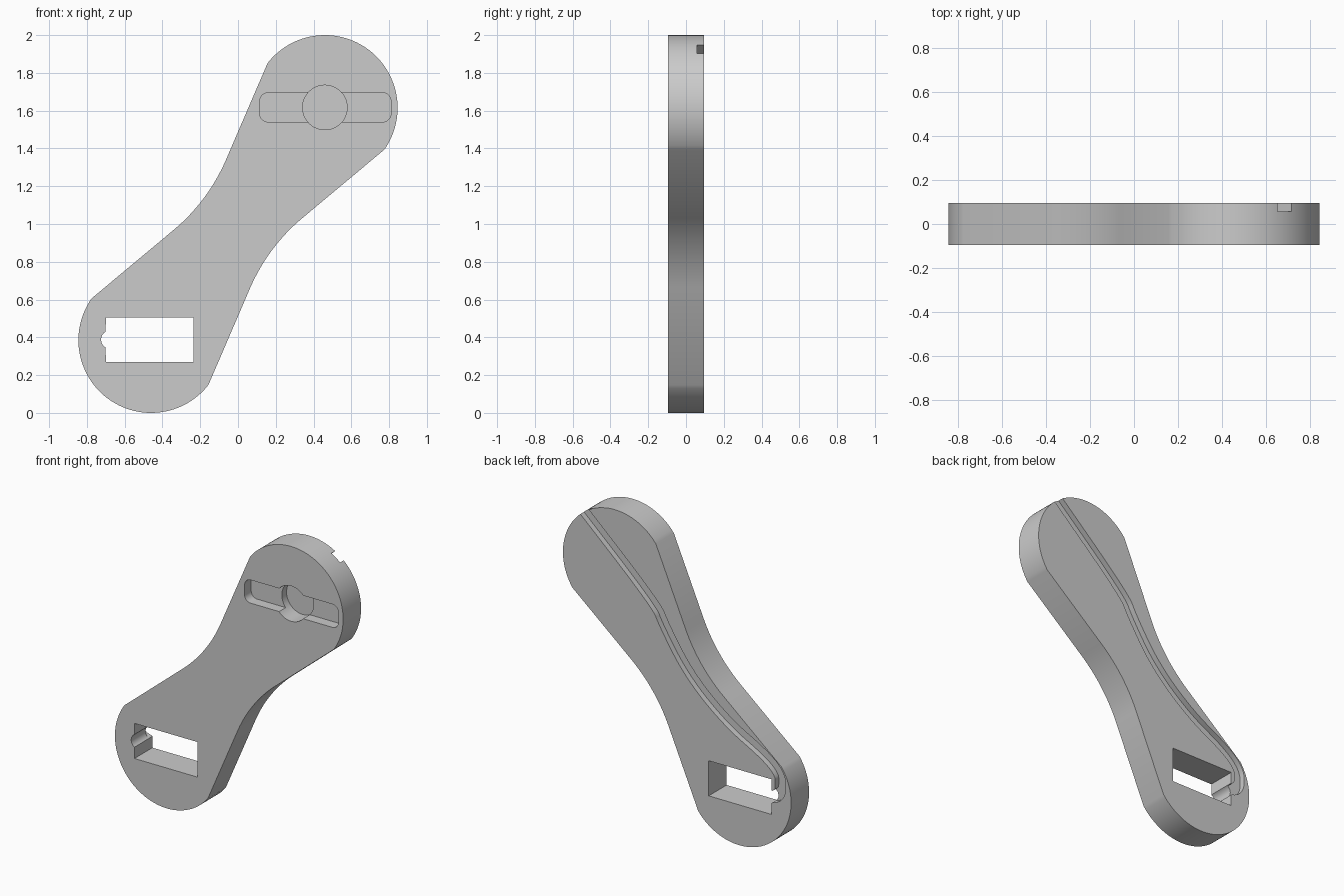
import bpy, bmesh
from math import cos, sin, radians
from mathutils import Vector

if "Cube" in bpy.data.objects:
    bpy.data.objects.remove(bpy.data.objects["Cube"], do_unlink=True)

HALF = 0.095  # half the plate thickness

grey = bpy.data.materials.new("plain grey")
grey.use_nodes = True
color = (0.6, 0.6, 0.6, 1)
grey.diffuse_color = color
grey.node_tree.nodes["Principled BSDF"].inputs["Base Color"].default_value = color


def arc(cx, cz, r, a0, a1, n):
    """Points on an arc in the XZ plane, angles in degrees."""
    angles = [radians(a0 + (a1 - a0) * i / n) for i in range(n + 1)]
    return [Vector((cx + r * cos(a), cz + r * sin(a))) for a in angles]


def prism(name, points, y0, y1):
    """Closed solid from an XZ outline between y0 and y1."""
    bm = bmesh.new()
    front = [bm.verts.new((p[0], y0, p[1])) for p in points]
    back = [bm.verts.new((p[0], y1, p[1])) for p in points]
    bm.faces.new(front)
    bm.faces.new(back[::-1])
    for i in range(len(points)):
        bm.faces.new((front[i], front[i - 1], back[i - 1], back[i]))
    bmesh.ops.recalc_face_normals(bm, faces=bm.faces[:])
    mesh = bpy.data.meshes.new(name)
    bm.to_mesh(mesh)
    bm.free()
    mesh.materials.append(grey)
    obj = bpy.data.objects.new(name, mesh)
    bpy.context.scene.collection.objects.link(obj)
    return obj


def rounded_rect(x0, x1, z0, z1, r):
    return (arc(x1 - r, z1 - r, r, 0, 90, 8) + arc(x0 + r, z1 - r, r, 90, 180, 8)
            + arc(x0 + r, z0 + r, r, 180, 270, 8) + arc(x1 - r, z0 + r, r, 270, 360, 8))


def smooth_path(points, rounds):
    """Corner cutting that keeps both ends."""
    pts = [Vector(p) for p in points]
    for _ in range(rounds):
        new = [pts[0]]
        for a, b in zip(pts, pts[1:]):
            new += [a.lerp(b, 0.25), a.lerp(b, 0.75)]
        pts = new + [pts[-1]]
    return pts


def ribbon(path, width):
    """Closed outline of constant width around a path."""
    left, right = [], []
    for i, p in enumerate(path):
        t = (path[min(i + 1, len(path) - 1)] - path[max(i - 1, 0)]).normalized()
        side = Vector((-t.y, t.x)) * width / 2
        left.append(p + side)
        right.append(p - side)
    return left + right[::-1]


def cut(body, cutter):
    """Subtract the cutter, then discard it."""
    cutter.hide_render = True
    mod = body.modifiers.new(cutter.name, "BOOLEAN")
    mod.operation = "DIFFERENCE"
    mod.solver = "EXACT"
    mod.object = cutter
    bpy.context.view_layer.update()
    evaluated = body.evaluated_get(bpy.context.evaluated_depsgraph_get())
    result = bpy.data.meshes.new_from_object(evaluated)
    body.modifiers.remove(mod)
    body.data = result
    bpy.data.objects.remove(cutter, do_unlink=True)


# Arm outline: one round end and one waist curve, repeated by a half turn
half = arc(0.46, 1.615, 0.385, 142, -35, 48) + arc(0.982, 0.264, 1.0, 129.9, 156.4, 16)
outline = half + [Vector((-p.x, 2 - p.y)) for p in half]
arm = prism("arm_plate", outline, -HALF, HALF)

# Rectangular window with a round notch at its end
window = [(-0.235, 0.27), (-0.235, 0.505), (-0.70, 0.505)]
window += arc(-0.676, 0.388, 0.0486, 120, 240, 16) + [(-0.70, 0.27)]
cut(arm, prism("window_cutter", window, -0.2, 0.2))

# Recess in the front: shallow slot and deeper round pocket
cut(arm, prism("slot_cutter", rounded_rect(0.115, 0.81, 1.54, 1.695, 0.045), -0.2, -HALF + 0.07))
cut(arm, prism("pocket_cutter", arc(0.46, 1.617, 0.118, 0, 352.5, 47), -0.2, -HALF + 0.12))

# Cable groove in the back, from the upper rim, hooking into the window notch
path = smooth_path([(0.80, 2.03), (0.15, 1.44), (0.10, 1.33), (-0.09, 1.04), (-0.37, 0.80),
                    (-0.66, 0.65), (-0.765, 0.55), (-0.765, 0.463)], 3)
path += arc(-0.69, 0.463, 0.075, 180, 270, 10)[1:]
cut(arm, prism("groove_cutter", ribbon(path, 0.076), HALF - 0.038, 0.2))

bpy.ops.object.select_all(action="DESELECT")
arm.select_set(True)
bpy.context.view_layer.objects.active = arm
bpy.ops.object.shade_smooth_by_angle(angle=radians(25))
